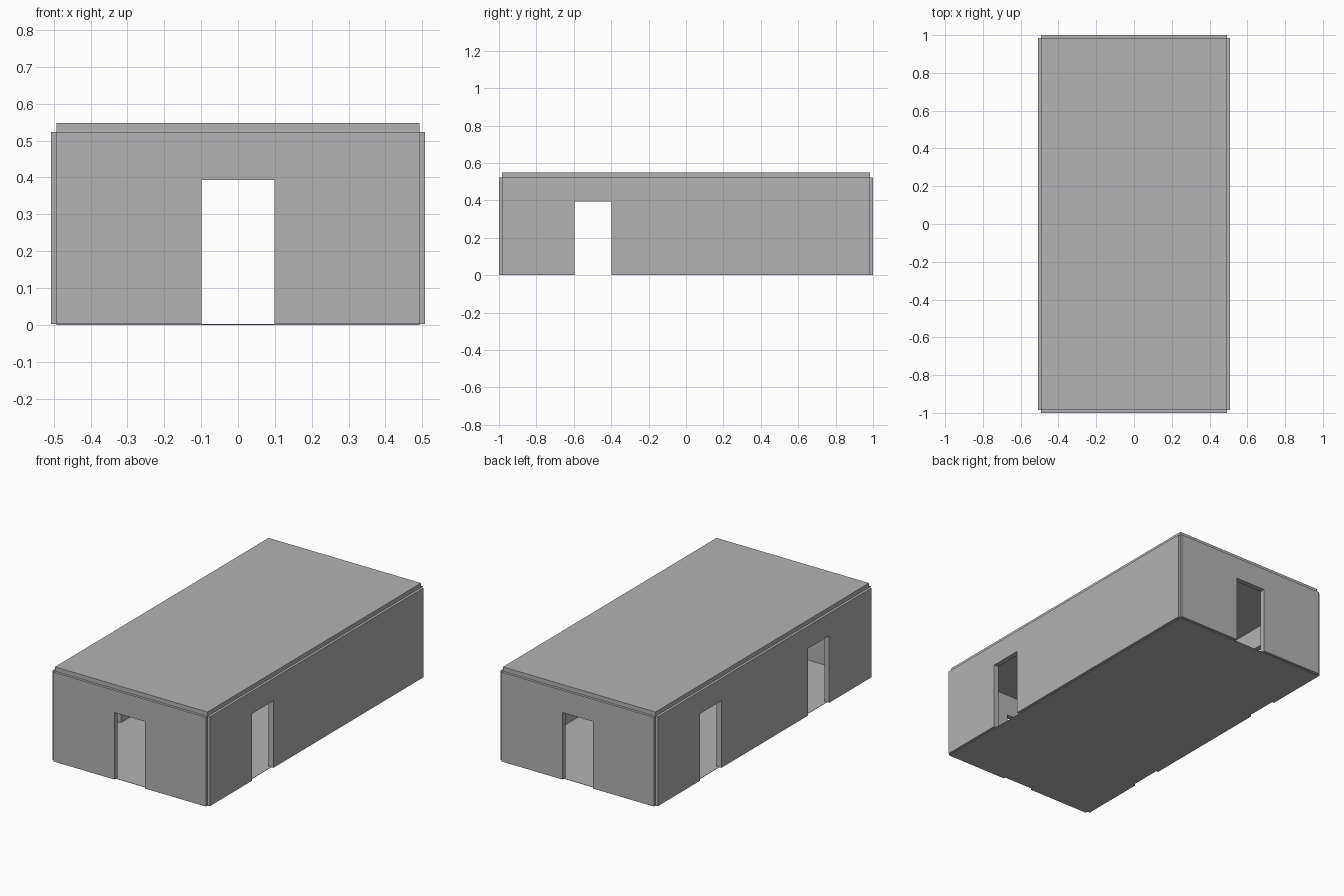
import bpy
import bmesh
from mathutils import Matrix, Vector

cube = bpy.data.objects.get("Cube")
if cube:
    bpy.data.objects.remove(cube, do_unlink=True)

# Dimensions
HALF_X, HALF_Y = 0.4925, 0.985
THICK = 0.03
FLOOR = 0.002
WALL_TOP, ROOF_TOP = 0.523, 0.548
DOOR_HALF, DOOR_TOP = 0.0985, 0.393

# Plain grey for the whole building
grey = bpy.data.materials.new("plain grey")
grey.use_nodes = True
grey.diffuse_color = (0.45, 0.45, 0.45, 1)
grey.node_tree.nodes["Principled BSDF"].inputs["Base Color"].default_value = grey.diffuse_color


def finish(name, bm):
    bmesh.ops.recalc_face_normals(bm, faces=bm.faces)
    mesh = bpy.data.meshes.new(name)
    bm.to_mesh(mesh)
    bm.free()
    mesh.materials.append(grey)
    obj = bpy.data.objects.new(name, mesh)
    bpy.context.collection.objects.link(obj)


def slab(name, z0, z1):
    bm = bmesh.new()
    bmesh.ops.create_cube(bm, size=1)
    bmesh.ops.scale(bm, vec=(2 * HALF_X, 2 * HALF_Y, z1 - z0), verts=bm.verts)
    bmesh.ops.translate(bm, vec=(0, 0, (z0 + z1) / 2), verts=bm.verts)
    finish(name, bm)


def wall(name, half, doors, along_y, offset):
    """Upright panel with door notches, centred on the floor edge."""
    outline = [(-half, WALL_TOP), (-half, FLOOR)]
    for d in sorted(doors):
        a, b = d - DOOR_HALF, d + DOOR_HALF
        outline += [(a, FLOOR), (a, DOOR_TOP), (b, DOOR_TOP), (b, FLOOR)]
    outline += [(half, FLOOR), (half, WALL_TOP)]
    bm = bmesh.new()
    face = bm.faces.new([bm.verts.new((u, -THICK / 2, z)) for u, z in outline])
    ext = bmesh.ops.extrude_face_region(bm, geom=[face], use_keep_orig=True)
    moved = [v for v in ext["geom"] if isinstance(v, bmesh.types.BMVert)]
    bmesh.ops.translate(bm, vec=(0, THICK, 0), verts=moved)
    if along_y:
        swap = Matrix(((0, 1, 0), (1, 0, 0), (0, 0, 1)))
        bmesh.ops.transform(bm, matrix=swap.to_4x4(), verts=bm.verts)
    shift = Vector((offset, 0, 0)) if along_y else Vector((0, offset, 0))
    bmesh.ops.translate(bm, vec=shift, verts=bm.verts)
    finish(name, bm)


# Floor and roof
slab("floor", 0, FLOOR)
slab("roof", WALL_TOP - 0.005, ROOF_TOP)

# End walls with a central doorway each
wall("front_wall", HALF_X, [0], False, -HALF_Y)
wall("back_wall", HALF_X, [0], False, HALF_Y)

# Side walls: one doorway on the left, two on the right
wall("left_wall", HALF_Y, [-0.497], True, HALF_X)
wall("right_wall", HALF_Y, [-0.497, 0.497], True, -HALF_X)
